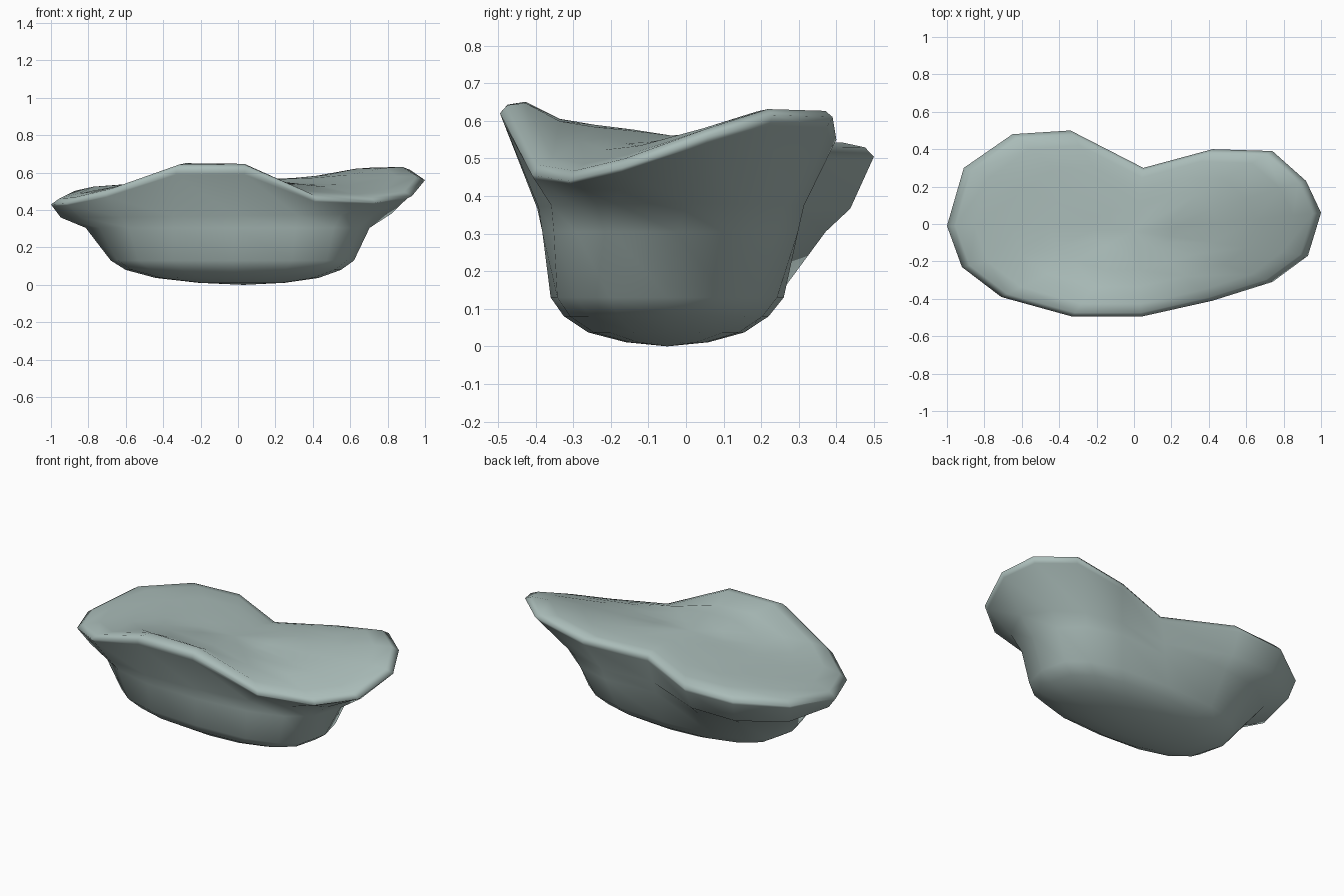
import bpy, bmesh, math

if "Cube" in bpy.data.objects:
    bpy.data.objects.remove(bpy.data.objects["Cube"])

# Rim outline: x, y, z, clockwise from the left tip
RIM = [(-1, -.01, .43), (-.91, .30, .475), (-.65, .48, .50), (-.34, .50, .505),
       (.05, .30, .51), (.42, .40, .55), (.74, .39, .61), (.92, .23, .615),
       (1, .06, .56), (.93, -.17, .475), (.74, -.31, .44), (.42, -.41, .455),
       (.04, -.495, .62), (-.33, -.495, .62), (-.71, -.39, .485), (-.92, -.23, .435)]
N = len(RIM)
ANG = [math.pi - i * 2 * math.pi / N for i in range(N)]
TOP = (0, -.04, .56)


def spow(v, e):
    return math.copysign(abs(v) ** e, v)


def oval(x0, x1, y0, y1, z, e=.74):
    """Slightly boxy oval ring between the given limits."""
    return [((x0 + x1) / 2 + (x1 - x0) / 2 * spow(math.cos(a), e),
             (y0 + y1) / 2 + (y1 - y0) / 2 * spow(math.sin(a), e), z) for a in ANG]


base = oval(-.68, .62, -.36, .26, .13)


def wall(t0, tc, ts, t2, tq, z, zc):
    """Ring part way from the rim to the base oval, tighter at the back right."""
    ring = []
    for a, r, b in zip(ANG, RIM, base):
        c, s = math.cos(a), math.sin(a)
        t = t0 + tc * c + ts * s + t2 * math.cos(2 * a)
        t += tq * max(0, c) * max(0, s) * 2
        ring.append((r[0] + (b[0] - r[0]) * t, r[1] + (b[1] - r[1]) * t, z + zc * c))
    return ring


def top(s, lift):
    """Saddle surface ring: bulged at front and left, dished at right."""
    ring = []
    for a, (x, y, z) in zip(ANG, RIM):
        bulge = .009 - .02 * math.cos(a) - .012 * math.sin(a)
        ring.append((TOP[0] + (x - TOP[0]) * s, TOP[1] + (y - TOP[1]) * s,
                     TOP[2] + (z + lift - TOP[2]) * s + 4 * s * (1 - s) * bulge))
    return ring


under = wall(.43, .155, -.22, -.11, .26, .37, .01)
lip = [[p + (q - p) * .12 for p, q in zip(r, u)] for r, u in zip(RIM, under)]
rings = [oval(-.21, .25, -.16, .06, .011, 1),
         oval(-.44, .43, -.26, .155, .037, .9),
         oval(-.60, .55, -.325, .22, .08, .78),
         base,
         wall(.68, .10, -.155, 0, .1, .305, 0),
         under, lip, RIM,
         top(.955, .022), top(.85, .03), top(.65, .03), top(.45, .025), top(.22, .02)]

# Loft the rings and close both ends with fans
bm = bmesh.new()
loops = [[bm.verts.new(p) for p in ring] for ring in rings]
for lo, hi in zip(loops, loops[1:]):
    for i in range(N):
        j = (i + 1) % N
        bm.faces.new((lo[i], lo[j], hi[j], hi[i]))
for loop, p in ((loops[0], (.03, -.05, 0)), (loops[-1], TOP)):
    c = bm.verts.new(p)
    for i in range(N):
        bm.faces.new((loop[i], loop[(i + 1) % N], c))
# Relax the inner top surface so the saddle flows evenly
inner = [v for loop in loops[-3:] for v in loop] + [c]
for _ in range(6):
    bmesh.ops.smooth_vert(bm, verts=inner, factor=.5, use_axis_z=True)
bmesh.ops.recalc_face_normals(bm, faces=bm.faces)
for f in bm.faces:
    f.smooth = True
mesh = bpy.data.meshes.new("flared_rock")
bm.to_mesh(mesh)
bm.free()
rock = bpy.data.objects.new("flared_rock", mesh)
bpy.context.collection.objects.link(rock)

# Grey-green stone colour
stone = bpy.data.materials.new("stone")
stone.diffuse_color = (.40, .50, .48, 1)
stone.use_nodes = True
stone.node_tree.nodes["Principled BSDF"].inputs["Base Color"].default_value = stone.diffuse_color
mesh.materials.append(stone)
